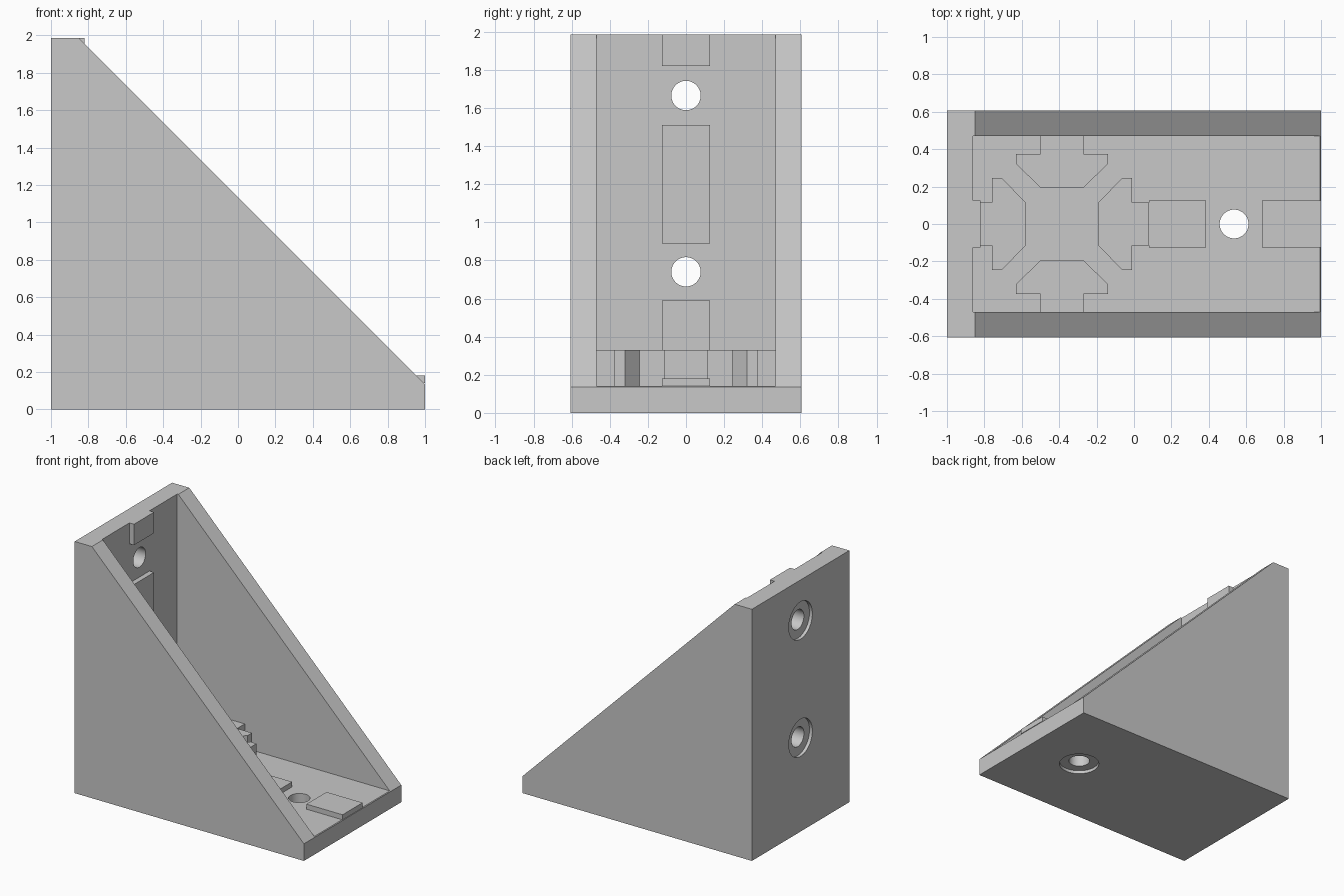
import bpy, bmesh, math
from mathutils import Matrix

cube = bpy.data.objects.get("Cube")
if cube:
    bpy.data.objects.remove(cube, do_unlink=True)

grey = bpy.data.materials.new("plain grey")
grey.use_nodes = True
grey.diffuse_color = (0.58, 0.58, 0.58, 1)
grey.node_tree.nodes["Principled BSDF"].inputs["Base Color"].default_value = grey.diffuse_color

HALF_W, INNER_W, TOP = 0.607, 0.47, 1.985
FLOOR, BACK, PAD = 0.14, -0.86, 0.04


def finish(name, bm):
    bmesh.ops.recalc_face_normals(bm, faces=bm.faces)
    mesh = bpy.data.meshes.new(name)
    bm.to_mesh(mesh)
    bm.free()
    mesh.materials.append(grey)
    obj = bpy.data.objects.new(name, mesh)
    bpy.context.collection.objects.link(obj)
    return obj


def prism(name, points, move):
    """Extrude a closed outline of 3D points along a vector."""
    bm = bmesh.new()
    face = bm.faces.new([bm.verts.new(p) for p in points])
    new = bmesh.ops.extrude_face_region(bm, geom=[face])["geom"]
    bmesh.ops.translate(bm, vec=move, verts=[g for g in new if isinstance(g, bmesh.types.BMVert)])
    return finish(name, bm)


def box(name, x0, x1, y0, y1, z0, z1):
    return prism(name, [(x0, y0, z0), (x1, y0, z0), (x1, y1, z0), (x0, y1, z0)], (0, 0, z1 - z0))


def cylinder(name, centre, radius, depth, along_x):
    bm = bmesh.new()
    turn = Matrix.Rotation(math.pi / 2, 4, "Y") if along_x else Matrix()
    bmesh.ops.create_cone(bm, cap_ends=True, segments=48, radius1=radius, radius2=radius,
                          depth=depth, matrix=Matrix.Translation(centre) @ turn)
    return finish(name, bm)


def cut(target, cutter):
    cutter.hide_render = True
    mod = target.modifiers.new("cut", "BOOLEAN")
    mod.operation, mod.solver, mod.object = "DIFFERENCE", "EXACT", cutter
    bpy.context.view_layer.objects.active = target
    bpy.ops.object.modifier_apply(modifier=mod.name)
    bpy.data.objects.remove(cutter, do_unlink=True)


# Bracket body: sloped side profile, hollowed between the two side walls
profile = [(-1, 0), (1, 0), (1, 0.135), (-0.85, TOP), (-1, TOP)]
body = prism("bracket_body", [(x, -HALF_W, z) for x, z in profile], (0, 2 * HALF_W, 0))
cut(body, box("cavity", BACK, 1.2, -INNER_W, INNER_W, FLOOR, 2.2))

# Bolt holes with shallow recesses on the outer faces
for centre, along_x in (((-1, 0, 1.665), True), ((-1, 0, 0.74), True), ((0.535, 0, 0), False)):
    cut(body, cylinder("hole", centre, 0.077, 0.6, along_x))
    cut(body, cylinder("recess", centre, 0.147, 0.05, along_x))

bpy.ops.object.select_all(action="DESELECT")
body.select_set(True)
bpy.context.view_layer.objects.active = body
bpy.ops.object.shade_smooth_by_angle(angle=math.radians(30))

# Guide pads on the back plate and the base plate
for i, (z0, z1) in enumerate([(FLOOR, 0.59), (0.89, 1.51), (1.82, TOP)]):
    box(f"back_guide_pad_{i + 1}", BACK, BACK + PAD, -0.125, 0.125, z0, z1)
for i, (x0, x1) in enumerate([(0.08, 0.385), (0.685, 1)]):
    box(f"base_guide_pad_{i + 1}", x0, x1, -0.125, 0.125, FLOOR, FLOOR + PAD)

# Four slot keys around a common centre, each a chamfered head with a neck
for i, (side, reach) in enumerate([("right", 0.465), ("rear", 0.47), ("left", 0.435), ("front", 0.47)]):
    half = [(0.195, 0.115), (0.32, 0.245), (0.375, 0.245), (0.375, 0.115), (reach, 0.115)]
    outline = half + [(r, -w) for r, w in reversed(half)]
    c, s = round(math.cos(i * math.pi / 2)), round(math.sin(i * math.pi / 2))
    prism(f"slot_key_{side}", [(-0.385 + c * r - s * w, s * r + c * w, FLOOR) for r, w in outline],
          (0, 0, 0.19))
